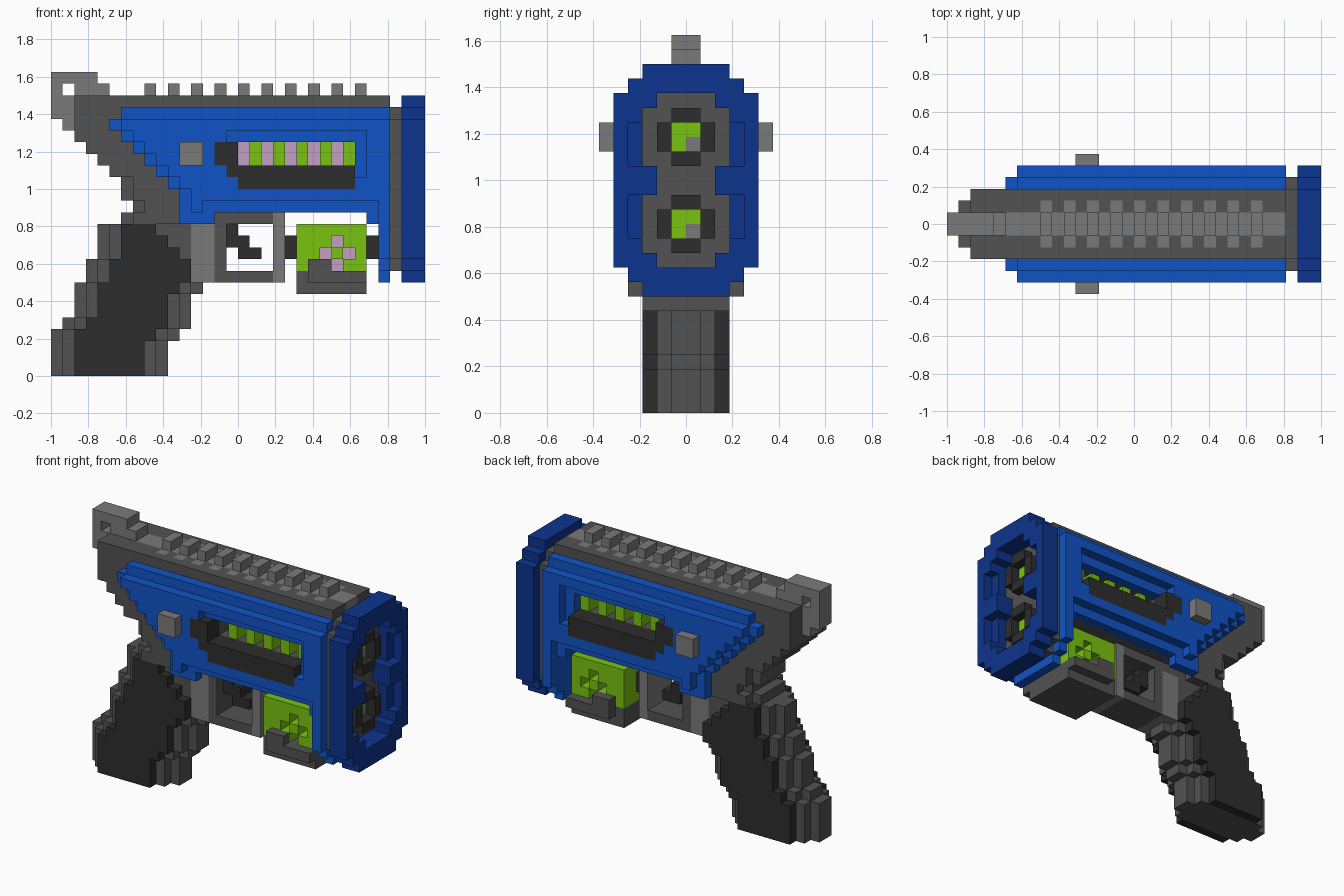
import bpy, bmesh

if "Cube" in bpy.data.objects:
    bpy.data.objects.remove(bpy.data.objects["Cube"], do_unlink=True)

U = 1 / 16          # size of one block
taken = set()       # blocks already used, or reserved as empty space


def material(name, rgb):
    lin = [((c / 255 + 0.055) / 1.055) ** 2.4 if c > 10 else c / 255 / 12.92 for c in rgb] + [1]
    m = bpy.data.materials.new(name)
    m.use_nodes = True
    m.diffuse_color = lin
    m.node_tree.nodes["Principled BSDF"].inputs["Base Color"].default_value = lin
    return m


BLUE = material("blue", (17, 84, 198))
NAVY = material("navy", (13, 52, 142))
DARK = material("dark grey", (82, 82, 82))
LIGHT = material("light grey", (122, 122, 122))
BLACK = material("black", (45, 45, 45))
GREEN = material("green", (122, 196, 16))
PINK = material("pink", (196, 160, 196))


def box(x0, x1, z0, z1, n, inner=0):
    """Blocks mirrored about y = 0, from inner to n blocks off the middle."""
    ys = [y for k in range(inner, n) for y in (k, -1 - k)]
    return {(x, y, z) for x in range(x0, x1) for y in ys for z in range(z0, z1)}


def join(*sets):
    return set().union(*sets)


def part(name, mat, cells):
    """One closed solid from all the blocks that are still free."""
    cells = cells - taken
    taken.update(cells)
    bm = bmesh.new()
    verts = {}

    def vert(p):
        if p not in verts:
            verts[p] = bm.verts.new(((p[0] - 16) * U, p[1] * U, p[2] * U))
        return verts[p]

    for c in sorted(cells):
        for a in range(3):
            for s in (0, 1):
                nb = list(c)
                nb[a] += 2 * s - 1
                if tuple(nb) in cells:
                    continue
                b, d = (a + 1) % 3, (a + 2) % 3
                quad = []
                for i, j in ((0, 0), (1, 0), (1, 1), (0, 1)):
                    p = list(c)
                    p[a] += s
                    p[b] += i
                    p[d] += j
                    quad.append(vert(tuple(p)))
                bm.faces.new(quad if s else quad[::-1])
    bmesh.ops.dissolve_limit(bm, angle_limit=0.01, verts=bm.verts[:], edges=bm.edges[:])
    me = bpy.data.meshes.new(name)
    bm.to_mesh(me)
    bm.free()
    me.materials.append(mat)
    bpy.context.collection.objects.link(bpy.data.objects.new(name, me))


# Side knobs
part("side_knobs", LIGHT, box(11, 13, 18, 20, 6, 5))

# Side windows: fins over a pink core, with a bolt and ledge
part("window_fins", GREEN, join(*[box(x, x + 1, 18, 20, 3) for x in range(17, 26, 2)]))
part("window_core", PINK, box(16, 26, 18, 20, 1))
taken |= box(16, 26, 18, 20, 5)
part("window_ledge", BLACK, join(box(16, 26, 16, 18, 5, 3), box(14, 16, 18, 20, 5, 3),
                                 box(15, 16, 17, 18, 5, 3)))

# Blue shell: a wide inner layer and a smaller outer layer with a recess
inner_start = {22: 6, 21: 5, 20: 6, 19: 7, 18: 8, 17: 9, 16: 10, 15: 11, 14: 11}
shell = join(*[box(x, 29, z, z + 1, 4, 3) for z, x in inner_start.items()])
shell |= box(11, 14, 13, 14, 4, 3) | box(27, 28, 13, 14, 4, 3)
outer = join(*[box(x + 1, 29, z, z + 1, 5, 4) for z, x in inner_start.items() if 15 <= z <= 21])
outer |= box(12, 13, 14, 15, 5, 4)
outer -= box(15, 27, 17, 21, 5, 4)
front_post = box(28, 29, 8, 9, 3) | box(28, 29, 9, 10, 4) | box(28, 29, 10, 15, 5)
part("blue_shell", BLUE, shell | outer | front_post)

# Muzzle: twin barrels in a heavy ring
barrels, bores = set(), set()
for z in (11, 16 + 1):
    bores |= box(29, 30, z + 1, z + 3, 1)
    barrels |= box(30, 31, z, z + 4, 1) | box(30, 31, z + 1, z + 3, 2)
pins = {(29, 0, 12), (29, 0, 18)}
part("bore_pins", LIGHT, pins)
part("bore_glow", GREEN, bores)
part("barrels", BLACK, barrels - {(30, y, z) for _, y, z in bores})
part("muzzle_plate", DARK, box(29, 30, 9, 23, 3) | box(29, 30, 10, 22, 4))
ring = box(30, 32, 8, 24, 3) | box(30, 32, 9, 23, 4) | box(30, 32, 10, 22, 5)
hole = box(30, 32, 10, 22, 2) | box(30, 32, 11, 15, 3) | box(30, 32, 17, 21, 3)
notches = box(31, 32, 12, 15, 4, 3) | box(31, 32, 17, 20, 4, 3)
part("muzzle_ring", NAVY, ring - hole - notches)

# Rear sight and toothed top rail
part("rear_sight", LIGHT, join(box(0, 4, 25, 26, 1), box(0, 1, 24, 25, 1), box(2, 5, 24, 25, 1),
                               box(0, 2, 22, 24, 1), box(1, 2, 21, 22, 1)))
teeth = range(8, 27, 2)
part("rail_teeth", LIGHT, join(*[box(x, x + 1, 24, 25, 1) for x in teeth]))
part("top_rail", LIGHT, join(box(5, 29, 23, 24, 1), *[box(x, x + 1, 23, 24, 2) for x in teeth]))

# Main body with a stepped back edge
back = {23: 2, 22: 2, 21: 2, 20: 2, 19: 3, 18: 4, 17: 5, 16: 6, 15: 6, 14: 7}
body = join(*[box(x, 29, z, z + 1, 2) | box(x + (z < 17), 29, z, z + 1, 3)
              for z, x in back.items()])
part("body", DARK, body | box(6, 12, 13, 14, 2) | box(7, 11, 13, 14, 3))

# Grip: black side panels on a rounded grey core, as (start, end) per row
rows = [(0, 10)] * 3 + [(0, 11), (1, 12), (2, 12), (2, 12), (2, 13), (3, 14), (3, 14),
                        (4, 13), (4, 12), (4, 11)]
panel, core = set(), set()
for z, (a, b) in enumerate(rows):
    panel |= box(a + 2, b - 2, z, z + 1, 3, 2)
    core |= box(a + 1, b - 1, z, z + 1, 2) | box(a, b, z, z + 1, 1)
    if z >= 8:
        core |= box(a + 1, 12, z, z + 1, 2)

# Trigger and its guard
part("guard_posts", LIGHT, box(12, 14, 8, 13, 2) | box(19, 20, 8, 14, 2))
part("grip_panels", BLACK, panel)
part("grip_core", DARK, core)
part("trigger", BLACK, box(15, 16, 11, 13, 1) | box(16, 17, 10, 12, 1) | box(17, 18, 10, 11, 1))
part("trigger_guard", DARK, box(12, 19, 13, 14, 2) | box(14, 19, 8, 9, 2) | box(14, 15, 8, 14, 2))

# Pod below the barrel: pierced green cell, axle and grey base
holes = join(*[box(x, x + 1, z, z + 1, 3, 1) for x, z in ((24, 11), (23, 10), (25, 10), (24, 9))])
pink = join(*[box(x, x + 1, z, z + 1, 1) for x, z in ((24, 11), (23, 10), (25, 10), (24, 9))])
part("pod_core", PINK, pink)
part("pod_cell", GREEN, box(21, 27, 9, 13, 3) - holes)
part("pod_axle", BLACK, box(20, 21, 10, 12, 1) | box(27, 28, 10, 12, 1))
part("pod_base", DARK, box(21, 27, 7, 9, 3) | box(22, 27, 8, 9, 4) | box(22, 24, 9, 10, 4, 3))
